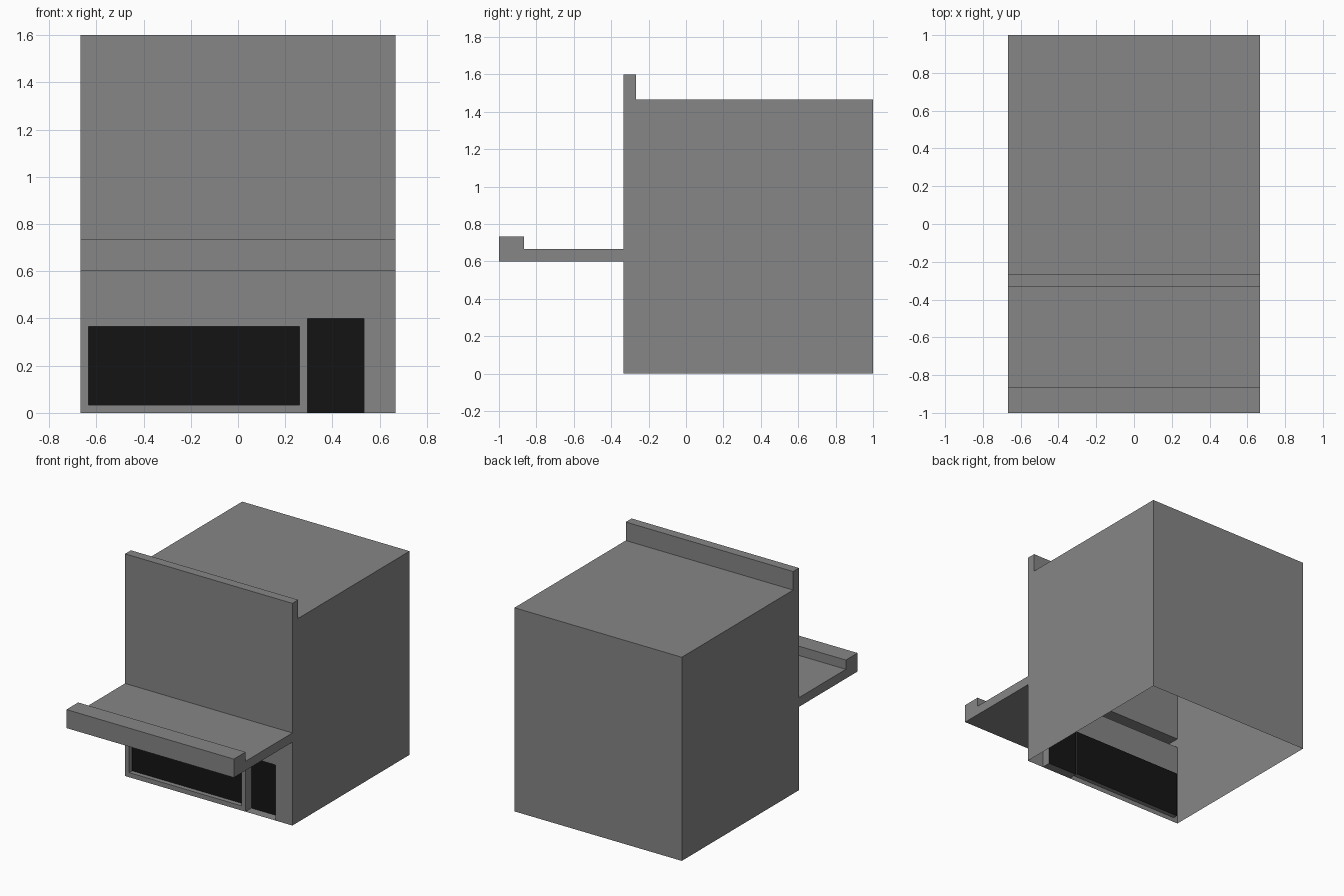
import bpy, bmesh

if "Cube" in bpy.data.objects:
    bpy.data.objects.remove(bpy.data.objects["Cube"])

W = 0.6667          # half width
FRONT = -0.3333     # front wall plane
BLACK = bpy.data.materials.new("black_panel")
BLACK.diffuse_color = (0.007, 0.007, 0.007, 1)
BLACK.use_nodes = True
BLACK.node_tree.nodes["Principled BSDF"].inputs["Base Color"].default_value = BLACK.diffuse_color


def finish(bm, name, materials=()):
    bmesh.ops.remove_doubles(bm, verts=bm.verts, dist=1e-5)
    mesh = bpy.data.meshes.new(name)
    for m in materials:
        mesh.materials.append(m)
    bm.to_mesh(mesh)
    bm.free()
    obj = bpy.data.objects.new(name, mesh)
    bpy.context.collection.objects.link(obj)
    return obj


def face(bm, points):
    return bm.faces.new([bm.verts.new(p) for p in points])


def rect(x0, x1, z0, z1, y):
    return [(x0, y, z0), (x1, y, z0), (x1, y, z1), (x0, y, z1)]


def recessed_panel(name, x0, x1, z0, z1, depth):
    """Black panel set back from the wall, with grey reveals around it."""
    bm = bmesh.new()
    outer = rect(x0, x1, z0, z1, FRONT)
    inner = rect(x0, x1, z0, z1, FRONT + depth)
    for i in range(4):
        j = (i + 1) % 4
        face(bm, [outer[i], outer[j], inner[j], inner[i]])
    face(bm, inner).material_index = 1
    grey = bpy.data.materials.get("grey_wall") or bpy.data.materials.new("grey_wall")
    grey.diffuse_color = (0.8, 0.8, 0.8, 1)
    grey.use_nodes = True
    grey.node_tree.nodes["Principled BSDF"].inputs["Base Color"].default_value = grey.diffuse_color
    grey.diffuse_color = (0.24, 0.24, 0.24, 1)
    grey.use_nodes = True
    grey.node_tree.nodes["Principled BSDF"].inputs["Base Color"].default_value = grey.diffuse_color
    return finish(bm, name, (grey, BLACK))


# Building shell: side profile (y, z) with awning and parapet, open underneath
profile = [(FRONT, 0), (1, 0), (1, 1.4667), (-0.2667, 1.4667), (-0.2667, 1.6),
           (FRONT, 1.6), (FRONT, 0.6667), (-0.8667, 0.6667), (-0.8667, 0.7333),
           (-1, 0.7333), (-1, 0.6), (FRONT, 0.6)]
bm = bmesh.new()
face(bm, [(W, y, z) for y, z in profile])
face(bm, [(-W, y, z) for y, z in reversed(profile)])
for (y0, z0), (y1, z1) in zip(profile[1:-1], profile[2:]):
    face(bm, [(W, y0, z0), (-W, y0, z0), (-W, y1, z1), (W, y1, z1)])

# Shop front wall around the window and door openings
for x0, x1, z0, z1 in [(-W, -0.6333, 0, 0.6), (-0.6333, 0.26, 0, 0.0333),
                       (-0.6333, 0.26, 0.3667, 0.6), (0.26, 0.2933, 0, 0.6),
                       (0.2933, 0.5333, 0.4, 0.6), (0.5333, W, 0, 0.6)]:
    face(bm, rect(x0, x1, z0, z1, FRONT))
shell = finish(bm, "building_shell")

# Shop window and door
window = recessed_panel("shop_window", -0.6333, 0.26, 0.0333, 0.3667, 0.0333)
door = recessed_panel("door", 0.2933, 0.5333, 0, 0.4, 0.0667)
shell.data.materials.append(bpy.data.materials["grey_wall"])
